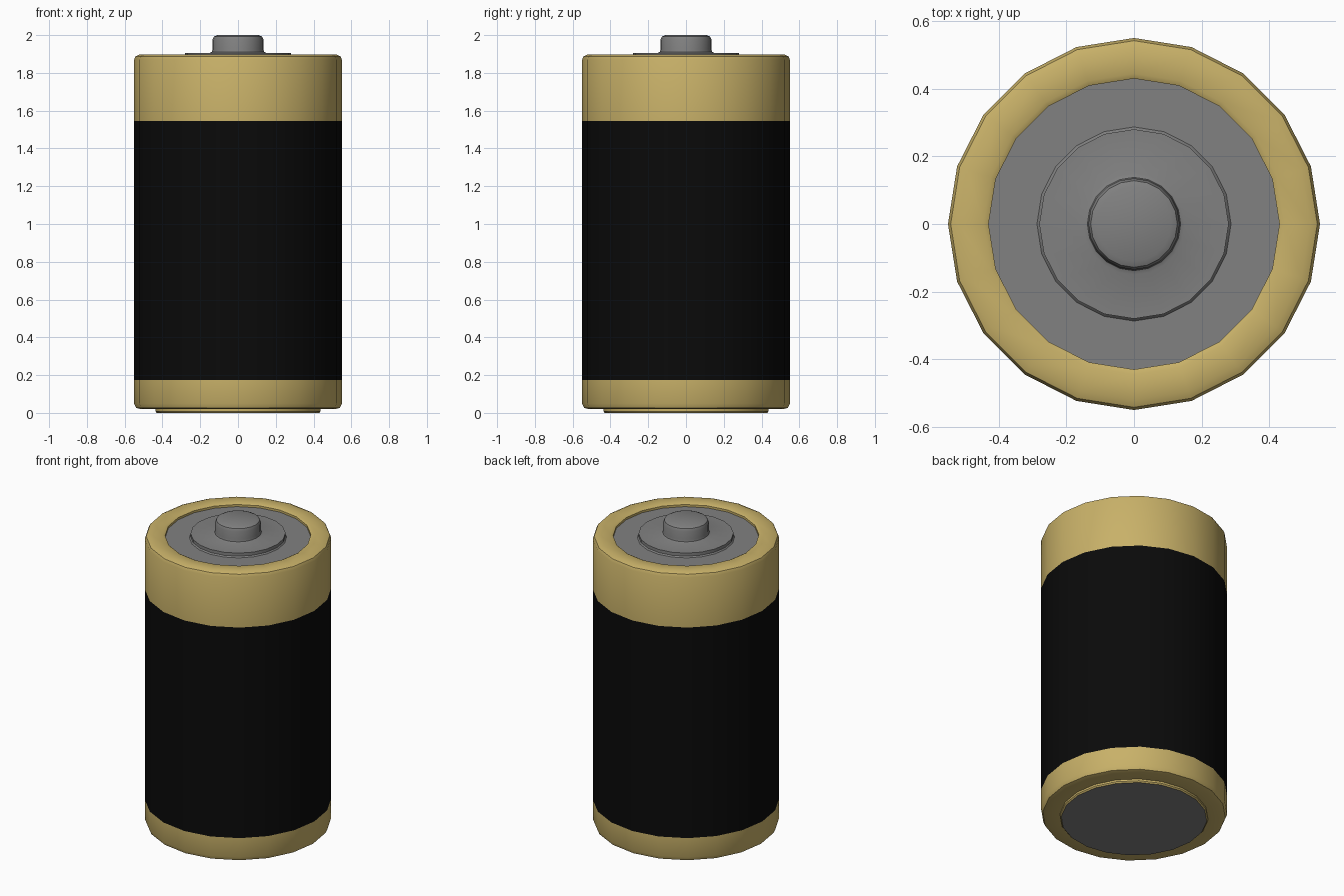
import bpy, bmesh, math

if "Cube" in bpy.data.objects:
    bpy.data.objects.remove(bpy.data.objects["Cube"])

SIDES = 20

def material(name, rgb):
    m = bpy.data.materials.new(name)
    m.diffuse_color = (*rgb, 1)
    m.use_nodes = True
    m.node_tree.nodes["Principled BSDF"].inputs["Base Color"].default_value = m.diffuse_color
    return m

GOLD = material("gold", (0.58, 0.44, 0.14))
BLACK = material("black", (0.003, 0.003, 0.003))
STEEL = material("steel grey", (0.22, 0.22, 0.22))

def lathe(name, profile, mats, rule=None):
    """Revolve (radius, z) points, listed bottom to top on the outside, around z."""
    bm = bmesh.new()
    rings = []
    for r, z in profile:
        if r == 0:
            rings.append([bm.verts.new((0, 0, z))] * SIDES)
        else:
            rings.append([bm.verts.new((r * math.cos(2 * math.pi * i / SIDES),
                                        r * math.sin(2 * math.pi * i / SIDES), z))
                          for i in range(SIDES)])
    for a, b in zip(rings, rings[1:]):
        for i in range(SIDES):
            j = (i + 1) % SIDES
            f = bm.faces.new(list(dict.fromkeys((a[i], a[j], b[j], b[i]))))
            if rule:
                f.material_index = rule(f.calc_center_median())
    bm.normal_update()
    me = bpy.data.meshes.new(name)
    bm.to_mesh(me)
    bm.free()
    for m in mats:
        me.materials.append(m)
    ob = bpy.data.objects.new(name, me)
    bpy.context.collection.objects.link(ob)
    bpy.ops.object.select_all(action='DESELECT')
    ob.select_set(True)
    bpy.context.view_layer.objects.active = ob
    bpy.ops.object.shade_smooth_by_angle(angle=math.radians(35))
    return ob

# Casing: rounded rims, black wrapper band chosen by height
lathe("casing", [(0.43, 0.02), (0.515, 0.02), (0.54, 0.027), (0.55, 0.05),
                 (0.55, 0.175), (0.55, 1.545), (0.55, 1.87), (0.542, 1.888),
                 (0.52, 1.898), (0.445, 1.898), (0.43, 1.89), (0.43, 1.875)],
      [GOLD, BLACK], lambda c: int(0.175 < c.z < 1.545))

# Bottom contact: grey face with a gold edge
lathe("bottom_contact", [(0, 0), (0.43, 0), (0.437, 0.008), (0.437, 0.022)],
      [STEEL, GOLD], lambda c: int(c.z > 0.001))

# Recessed top plate, raised disc and rounded terminal button
lathe("top_terminal", [(0.43, 1.876), (0.287, 1.876), (0.28, 1.884), (0.28, 1.904),
                       (0.15, 1.906), (0.138, 1.911), (0.135, 1.925), (0.135, 1.975),
                       (0.128, 1.992), (0.11, 2.0), (0, 2.0)], [STEEL])
